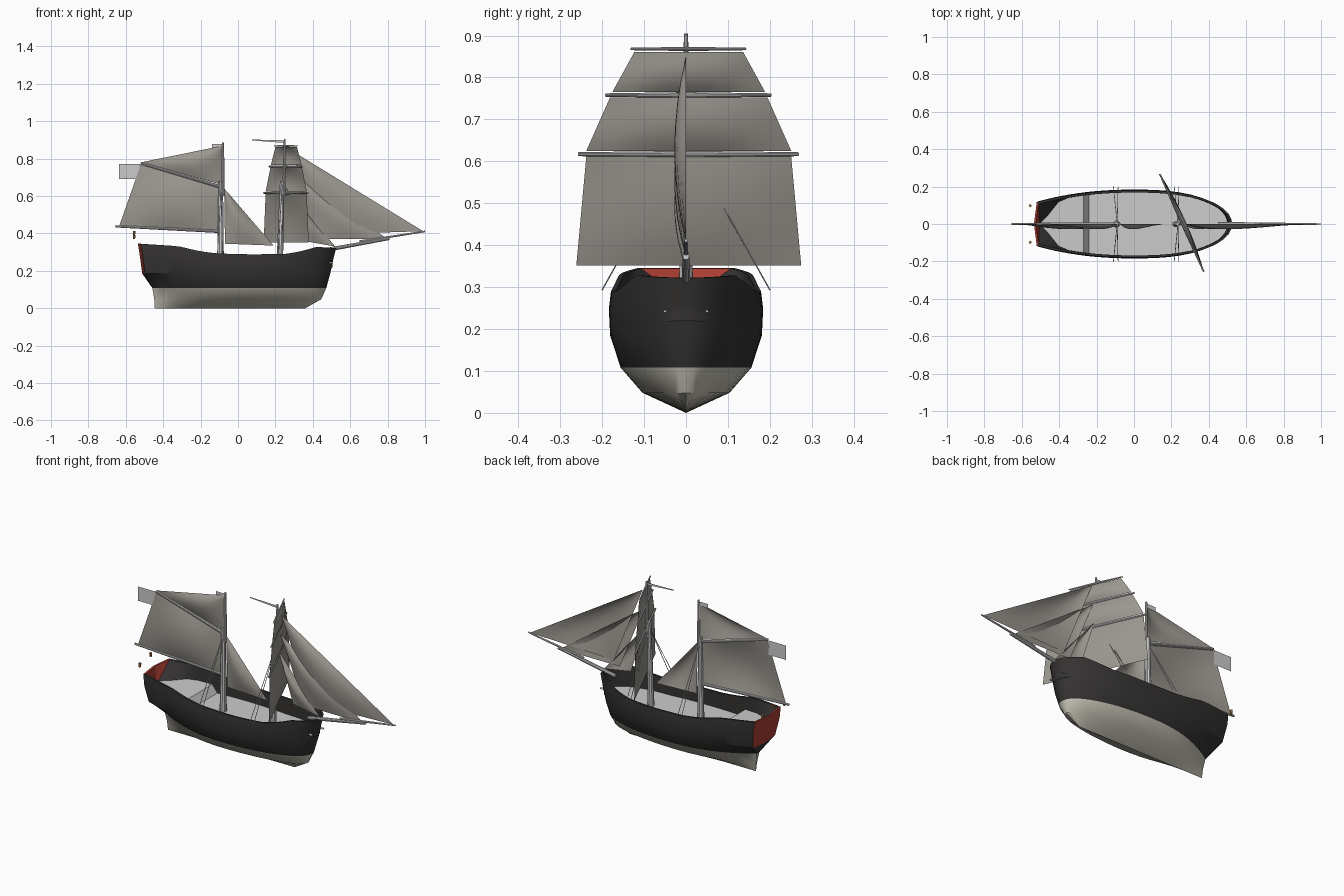
import bpy, bmesh
from mathutils import Vector

if "Cube" in bpy.data.objects:
    bpy.data.objects.remove(bpy.data.objects["Cube"])


def mat(name, r, g, b):
    m = bpy.data.materials.new(name)
    m.diffuse_color = (r, g, b, 1)
    m.use_nodes = True
    m.node_tree.nodes["Principled BSDF"].inputs["Base Color"].default_value = m.diffuse_color
    return m


DARK = mat("dark_planks", .035, .033, .032)
BOTTOM = mat("bottom_paint", .55, .53, .45)
RED = mat("transom_red", .42, .05, .035)
CLOTH = mat("sailcloth", .33, .31, .28)
BRASS = mat("lantern_brown", .4, .2, .08)


def add(name, bm, *mats, doubles=1e-5):
    bmesh.ops.remove_doubles(bm, verts=bm.verts[:], dist=doubles)
    bmesh.ops.recalc_face_normals(bm, faces=bm.faces[:])
    me = bpy.data.meshes.new(name)
    bm.to_mesh(me)
    bm.free()
    for m in mats:
        me.materials.append(m)
    ob = bpy.data.objects.new(name, me)
    bpy.context.collection.objects.link(ob)
    return ob


def spar(name, a, b, r1, r2=None, sides=10, m=None):
    a, b = Vector(a), Vector(b)
    bm = bmesh.new()
    bmesh.ops.create_cone(bm, cap_ends=True, segments=sides, radius1=r1,
                          radius2=r1 if r2 is None else r2, depth=(b - a).length)
    bm.transform(Vector((b - a)).to_track_quat('Z', 'Y').to_matrix().to_4x4())
    bmesh.ops.translate(bm, verts=bm.verts[:], vec=(a + b) / 2)
    return add(name, bm, *([m] if m else []))


def sail(name, corners, belly, m=CLOTH, n=8):
    """Bellied patch; corners run round the edge, three or four of them."""
    c = [Vector(p) for p in corners]
    if len(c) == 3:
        c.append(c[2])
    bm = bmesh.new()
    g = []
    for i in range(n + 1):
        u = i / n
        row = []
        for j in range(n + 1):
            v = j / n
            p = (c[0] * (1 - u) + c[1] * u) * (1 - v) + (c[3] * (1 - u) + c[2] * u) * v
            row.append(bm.verts.new(p + Vector(belly) * 16 * u * (1 - u) * v * (1 - v)))
        g.append(row)
    for i in range(n):
        for j in range(n):
            bm.faces.new((g[i][j], g[i + 1][j], g[i + 1][j + 1], g[i][j + 1]))
    return add(name, bm, m) if m else add(name, bm)


def lerp_table(x, pts):
    for (x0, z0), (x1, z1) in zip(pts, pts[1:]):
        if x <= x1:
            return z0 + (z1 - z0) * max(0, (x - x0) / (x1 - x0))
    return pts[-1][1]


def sheer(x):
    return lerp_table(x, [(-.52, .345), (-.32, .332), (-.22, .308), (-.12, .293), (.08, .288),
                          (.26, .291), (.34, .305), (.42, .328), (.525, .322)])


def deck_z(x):
    return lerp_table(x, [(-.52, .265), (-.27, .25), (-.24, .205), (.2, .2), (.52, .22)])


# Hull rows: height, stern x, bow x, half breadth, stern half breadth, bow fullness
ROWS = [(lambda x: 0, -.445, .36, 0, 0, 2),
        (lambda x: .048, -.448, .445, .104, .004, 1.9),
        (lambda x: .108, -.458, .472, .156, .012, 2.1),
        (lambda x: .185, -.497, .493, .181, .1, 2.3),
        (lambda x: .185 + .6 * (sheer(x) - .185), -.51, .511, .184, .122, 2.5),
        (sheer, -.52, .525, .179, .117, 2.5),
        (sheer, -.51, .513, .168, .107, 2.5),
        (deck_z, -.505, .505, .168, 0, 2.5)]
US = sorted([i / 20 for i in range(20)] + [.233, .262, .925, .97, .985, .995, 1])


def hull_point(k, u, side):
    zf, a, b, w, ws, p = ROWS[k]
    x = a + (b - a) * u
    if u > .5:
        y = w * max(0, 1 - (2 * u - 1) ** p) ** .5
    else:
        y0 = .105 if k == 7 else ws
        y = y0 + (w - y0) * (1 - (1 - 2 * u) ** 2.2)
        if k == 7:                      # deck runs to a point at the stern
            y *= min(1, u / .11)
    return Vector((x, y * side, zf(x)))


bm = bmesh.new()
grid = {s: [[bm.verts.new(hull_point(k, u, s)) for u in US] for k in range(8)] for s in (-1, 1)}
mid = [bm.verts.new(hull_point(k, 0, 0) - Vector((.015 if k > 2 else 0, 0, 0))) for k in range(8)]
for k in range(7):
    for s in (-1, 1):
        g = grid[s]
        for i in range(len(US) - 1):
            f = bm.faces.new((g[k][i], g[k][i + 1], g[k + 1][i + 1], g[k + 1][i]))
            f.material_index = 1 if k < 2 else 0
        # transom half
        f = bm.faces.new((g[k][0], g[k + 1][0], mid[k + 1], mid[k]))
        f.material_index = 1 if k < 2 else 2 if k > 2 else 0
add("hull", bm, DARK, BOTTOM, RED)

# Deck with raised quarterdeck
bm = bmesh.new()
dk = [[bm.verts.new(hull_point(7, u, s)) for u in US] for s in (-1, 1)]
for i in range(len(US) - 1):
    bm.faces.new((dk[0][i], dk[0][i + 1], dk[1][i + 1], dk[1][i]))
add("deck", bm)

# Masts
spar("main_lower_mast", (-.094, 0, .19), (-.092, 0, .68), .019, .012)
spar("main_topmast", (-.08, 0, .6), (-.08, 0, .885), .009, .006)
spar("fore_lower_mast", (.222, 0, .19), (.236, 0, .68), .018, .012)
spar("fore_topmast", (.245, 0, .6), (.25, 0, .905), .009, .005)

# Bowsprit, boom, gaff
spar("bowsprit", (.45, 0, .308), (.81, 0, .373), .011, .008)
spar("jib_boom", (.65, 0, .357), (1.0, 0, .411), .007, .004)
spar("main_boom", (-.655, 0, .438), (-.095, 0, .41), .006, .008)
spar("main_gaff", (-.52, 0, .776), (-.095, 0, .65), .007, .009)

# Braced yards and square sails on the foremast
D = Vector((-.41, .912, 0))
FWD = Vector((.912, .41, 0))
C = Vector((.243, 0, 0))
Z = Vector((0, 0, 1))
for nm, z, h, r in (("lower", .617, .287, .008), ("topsail", .758, .216, .007),
                    ("topgallant", .868, .15, .005)):
    o = C + FWD * .014 + Z * z
    spar(nm + "_yard_port", o, o + D * h, r, r * .6)
    spar(nm + "_yard_starboard", o, o - D * h, r, r * .6)
for nm, zt, wt, zb, wb in (("course", .611, .268, .352, .294), ("topsail", .752, .206, .625, .268),
                           ("topgallant_sail", .861, .142, .765, .2)):
    o = C + FWD * .016
    sail(nm, [o + D * wb + Z * zb, o - D * wb + Z * zb, o - D * wt + Z * zt, o + D * wt + Z * zt],
         FWD * .02)

# Fore-and-aft sails (x, z corners), bellied towards the front
for nm, pts in (("spanker", [(-.635, .44), (-.105, .415), (-.105, .645), (-.52, .768)]),
                ("gaff_topsail", [(-.52, .78), (-.085, .66), (-.085, .868)]),
                ("main_staysail", [(-.07, .345), (.19, .335), (-.073, .64)]),
                ("flying_jib", [(.46, .395), (.99, .412), (.275, .85)]),
                ("jib", [(.42, .37), (.8, .37), (.27, .74)]),
                ("fore_staysail", [(.35, .36), (.52, .33), (.26, .64)])):
    sail(nm, [(x, 0, z) for x, z in pts], (0, -.028, 0))

# Flags
for nm, pts in (("ensign", [(-.635, .69), (-.525, .69), (-.525, .772), (-.635, .772)]),
                ("main_flag", [(-.14, .853), (-.08, .853), (-.08, .878), (-.14, .878)]),
                ("pennant", [(.075, .897), (.25, .884), (.25, .898), (.075, .902)])):
    sail(nm, [(x, 0, z) for x, z in pts], (0, 0, 0), None, 2)

# Shrouds
for nm, xm in (("main", -.09), ("fore", .235)):
    for s in (-1, 1):
        for i, dx in enumerate((-.02, .005)):
            spar(f"{nm}_shroud_{i}_{'port' if s > 0 else 'starboard'}",
                 (xm + dx, .2 * s, .293), (xm, 0, .65), .0018, sides=5)

# Stern lanterns
for i, (y, z) in enumerate(((-.098, .38), (0, .402), (.098, .38))):
    spar(f"stern_lantern_{i}", (-.555, y, z - .011), (-.555, y, z + .011), .006, .008, 6, BRASS)

# Hawse holes at the bow
for s in (-1, 1):
    spar(f"hawse_{'port' if s > 0 else 'starboard'}", (.49, .05 * s, .242), (.508, .05 * s, .242),
         .006, .006, 3, BOTTOM)

# Smooth shading with crisp edges
for ob in bpy.context.scene.objects:
    ob.select_set(True)
    bpy.context.view_layer.objects.active = ob
bpy.ops.object.shade_smooth_by_angle()
